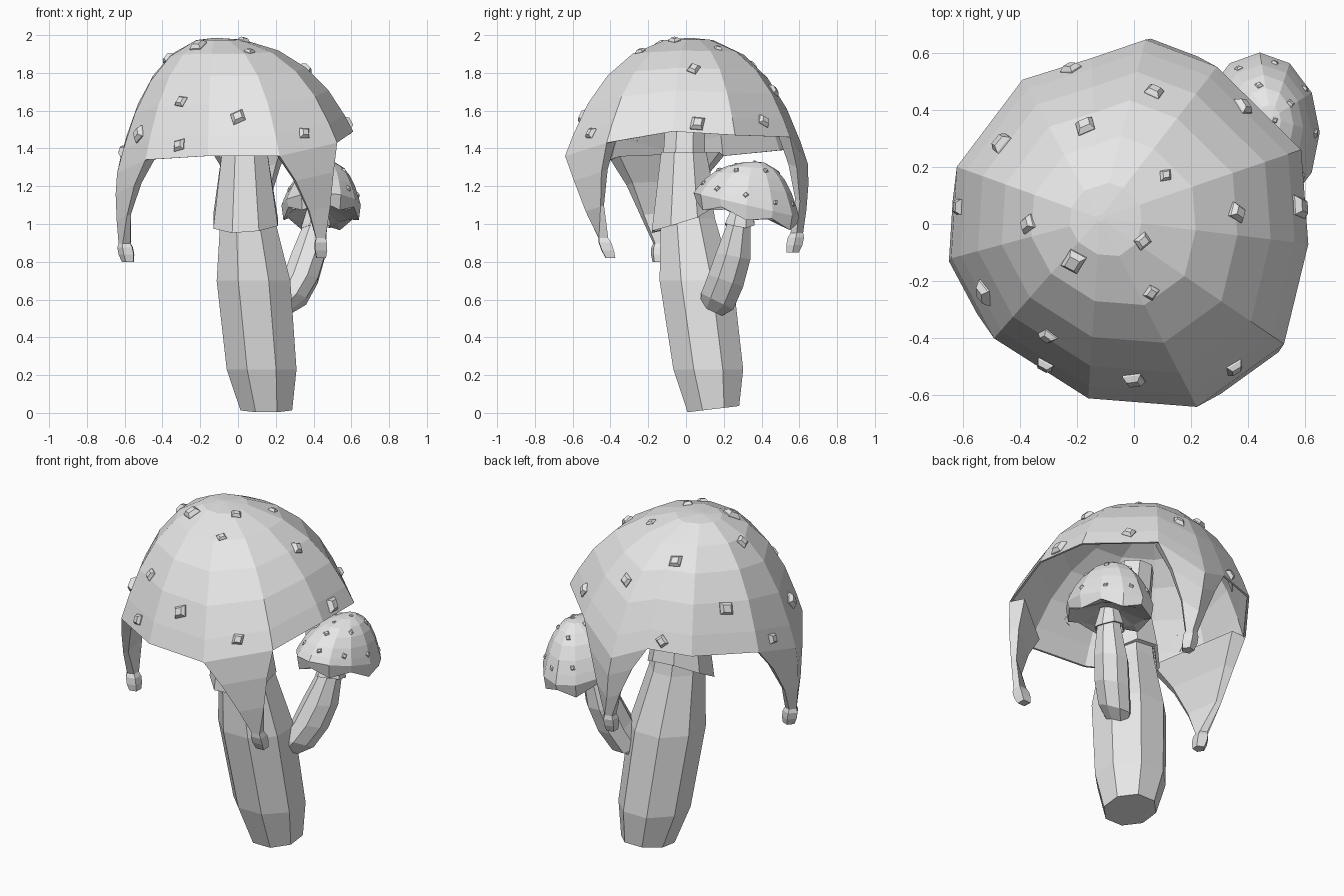
import bpy, bmesh, math, random
from mathutils import Vector
from mathutils.bvhtree import BVHTree

random.seed(4)
cube = bpy.data.objects.get("Cube")
if cube:
    bpy.data.objects.remove(cube)

GREY = (0.8, 0.8, 0.8, 1)
mat = bpy.data.materials.new("plain_grey")
mat.use_nodes = True
mat.diffuse_color = GREY
mat.node_tree.nodes["Principled BSDF"].inputs["Base Color"].default_value = GREY


def finish(name, bm):
    """Turn a bmesh into a flat-shaded object."""
    bmesh.ops.recalc_face_normals(bm, faces=bm.faces)
    mesh = bpy.data.meshes.new(name)
    bm.to_mesh(mesh)
    bm.free()
    mesh.materials.append(mat)
    obj = bpy.data.objects.new(name, mesh)
    bpy.context.collection.objects.link(obj)
    return obj


def add_loft(bm, rings):
    """Skin a list of closed rings and close both ends."""
    rows = [[bm.verts.new(p) for p in ring] for ring in rings]
    n = len(rows[0])
    for a, b in zip(rows, rows[1:]):
        for i in range(n):
            j = (i + 1) % n
            bm.faces.new((a[i], a[j], b[j], b[i]))
    for end in (rows[0], rows[-1]):
        bm.faces.new(end)


def loft(name, rings):
    bm = bmesh.new()
    add_loft(bm, rings)
    return finish(name, bm)


def ring(x, y, z, r, n=8, tilt=0.0, start=math.pi / 8):
    """Level ring whose height changes with y by the tilt."""
    out = []
    for i in range(n):
        a = start + math.tau * i / n
        dy = r * math.sin(a)
        out.append(Vector((x + r * math.cos(a), y + dy, z + tilt * dy)))
    return out


# Share of the way out and down from apex to rim
DOME = [(0.02, 0), (0.2, 0.018), (0.46, 0.135), (0.66, 0.32), (0.82, 0.56), (0.935, 0.82), (1, 1)]


def dome(apex, rim):
    rings = []
    for h, v in DOME:
        rings.append([Vector((apex.x + (p.x - apex.x) * h, apex.y + (p.y - apex.y) * h,
                              apex.z + (p.z - apex.z) * v)) for p in rim])
    return rings


def add_warts(name, target, spots, size):
    """Chipped blocks sitting on the surface below each spot."""
    tree = BVHTree.FromObject(target, bpy.context.evaluated_depsgraph_get())
    bm = bmesh.new()
    for x, y in spots:
        hit, normal, _, _ = tree.ray_cast(Vector((x, y, 3)), Vector((0, 0, -1)))
        if hit is None:
            continue
        u = normal.orthogonal().normalized()
        w = normal.cross(u)
        spin = random.uniform(0, math.pi)
        # blocks on the crown are smaller
        s = size * random.uniform(0.85, 1.2) * (0.65 if normal.z > 0.93 else 1)
        rows = []
        for scale, lift in ((1, -0.3), (1, 0.12), (0.6, 0.5)):
            row = []
            for k in range(4):
                a = spin + k * math.pi / 2
                row.append(hit + normal * lift * s
                           + (u * math.cos(a) + w * math.sin(a) * 0.85) * s * scale)
            rows.append(row)
        add_loft(bm, rows)
    finish(name, bm)


# Large cap: uneven rim, thin deep shell
apex = Vector((-0.12, 0.02, 1.985))
rim = [Vector(p) for p in (
    (0.61, -0.07, 1.49), (0.585, 0.26, 1.47), (0.29, 0.55, 1.46), (0.04, 0.645, 1.32),
    (-0.15, 0.58, 1.4), (-0.39, 0.505, 1.39), (-0.62, 0.2, 1.36), (-0.64, -0.12, 1.27),
    (-0.49, -0.4, 1.34), (-0.16, -0.61, 1.36), (0.22, -0.64, 1.36), (0.525, -0.42, 1.43))]
inner_rim = [Vector((p.x * 0.98, p.y * 0.98, p.z)) for p in rim]
hollow = dome(apex - Vector((0, 0, 0.02)), inner_rim)
large_cap = loft("large_cap", dome(apex, rim) + hollow[::-1])

# Hanging tendrils: taper from the rim to a small knob
TAPER = [(0, 1, 0), (0.25, 0.66, 0), (0.55, 0.36, 0), (0.82, 0, 0.035),
         (0.86, 0, 0.045), (0.93, 0, 0.045), (1, 0, 0.035)]
TENDRILS = {"right_tendril": (6, 9, (-0.58, -0.145, 0.8)),
            "left_tendril": (10, 12, (0.44, -0.4, 0.82)),
            "back_tendril": (2, 5, (0.095, 0.565, 0.85))}
for name, (first, last, tip) in TENDRILS.items():
    edge = rim[first:last]
    inner = [Vector((p.x * 0.88, p.y * 0.88, p.z + 0.02)) for p in (edge[-1], edge[0])]
    base = edge + inner
    centre = sum(base, Vector()) / len(base)
    outward = Vector((centre.x, centre.y, 0)).normalized()
    spoke = base[0] - centre
    rows = []
    for t, rel, radius in TAPER:
        mid = centre.lerp(Vector(tip), t) + outward * 0.045 * math.sin(math.pi * t)
        if rel:
            rows.append([mid + (p - centre) * rel for p in base])
        else:
            rows.append(ring(mid.x, mid.y, mid.z, radius, len(base),
                             start=math.atan2(spoke.y, spoke.x)))
    loft(name, rows)

# Large stem, leaning back at the foot
loft("large_stem", [ring(0.15, 0.145, 0.02, 0.148, tilt=0.12), ring(0.125, 0.118, 0.23, 0.2),
                    ring(0.082, 0.055, 0.7, 0.211), ring(0.05, 0.01, 1.03, 0.155),
                    ring(0.03, -0.01, 1.36, 0.12), ring(0, 0, 1.64, 0.11)])


def skirt(name, top, bottom, jag):
    """Flared thin collar with an uneven hem."""
    for i, p in enumerate(bottom):
        p.z += jag * (-1, 0.3, 1, 0)[i % 4]
    inside = [[p.lerp(sum(row, Vector()) / len(row), 0.1) for p in row] for row in (bottom, top)]
    loft(name, [top, bottom] + inside)


skirt("large_skirt", ring(0.035, -0.012, 1.38, 0.13),
      ring(0.04, -0.01, 1.02, 0.185, tilt=0.42), 0.015)

# Small stem curving out of the large one
loft("small_stem", [ring(0.22, 0.125, 0.53, 0.055, tilt=-0.5), ring(0.275, 0.165, 0.59, 0.092, tilt=-0.5),
                    ring(0.33, 0.21, 0.7, 0.1, tilt=-0.35), ring(0.37, 0.25, 0.83, 0.098, tilt=-0.2),
                    ring(0.41, 0.28, 1.0, 0.068), ring(0.43, 0.31, 1.16, 0.05)])
skirt("small_skirt", ring(0.42, 0.295, 1.08, 0.06), ring(0.412, 0.285, 0.99, 0.085), 0.012)

# Small cap: oval rim tipping backward, ragged hem below
N = 12


def small_oval(scale, z, jag=0.0):
    row = []
    for i in range(N):
        a = math.tau * i / N
        x, y = 0.21 * math.cos(a) * scale, 0.28 * math.sin(a) * scale
        row.append(Vector((0.44 + x, 0.32 + y, z - 0.23 * y + (jag if i % 2 else -jag))))
    return row


small_apex = Vector((0.48, 0.37, 1.33))
small_rim = small_oval(1, 1.1)
small_cap = loft("small_cap", dome(small_apex, small_rim)
                 + [small_oval(0.95, 1.04, 0.02), small_oval(0.8, 1.05), small_oval(0.25, 1.09)])

# Warts on both caps
add_warts("large_cap_warts", large_cap, [
    (-0.22, 0.54), (0.07, 0.46), (-0.17, 0.34), (-0.46, 0.28), (0.38, 0.41), (0.11, 0.17),
    (-0.37, 0), (0.03, -0.06), (-0.21, -0.13), (0.36, 0.04), (0.06, -0.24), (-0.52, -0.24),
    (-0.3, -0.39), (0, -0.54), (0.35, -0.5), (-0.61, 0.06), (0.575, 0.06), (-0.31, -0.49)], 0.046)
spots = []
for count, share in ((3, 0.25), (6, 0.6), (9, 0.92)):
    for i in range(count):
        a = math.tau * (i + share) / count
        spots.append((0.45 + 0.2 * share * math.cos(a), 0.33 + 0.26 * share * math.sin(a)))
add_warts("small_cap_warts", small_cap, spots, 0.018)
